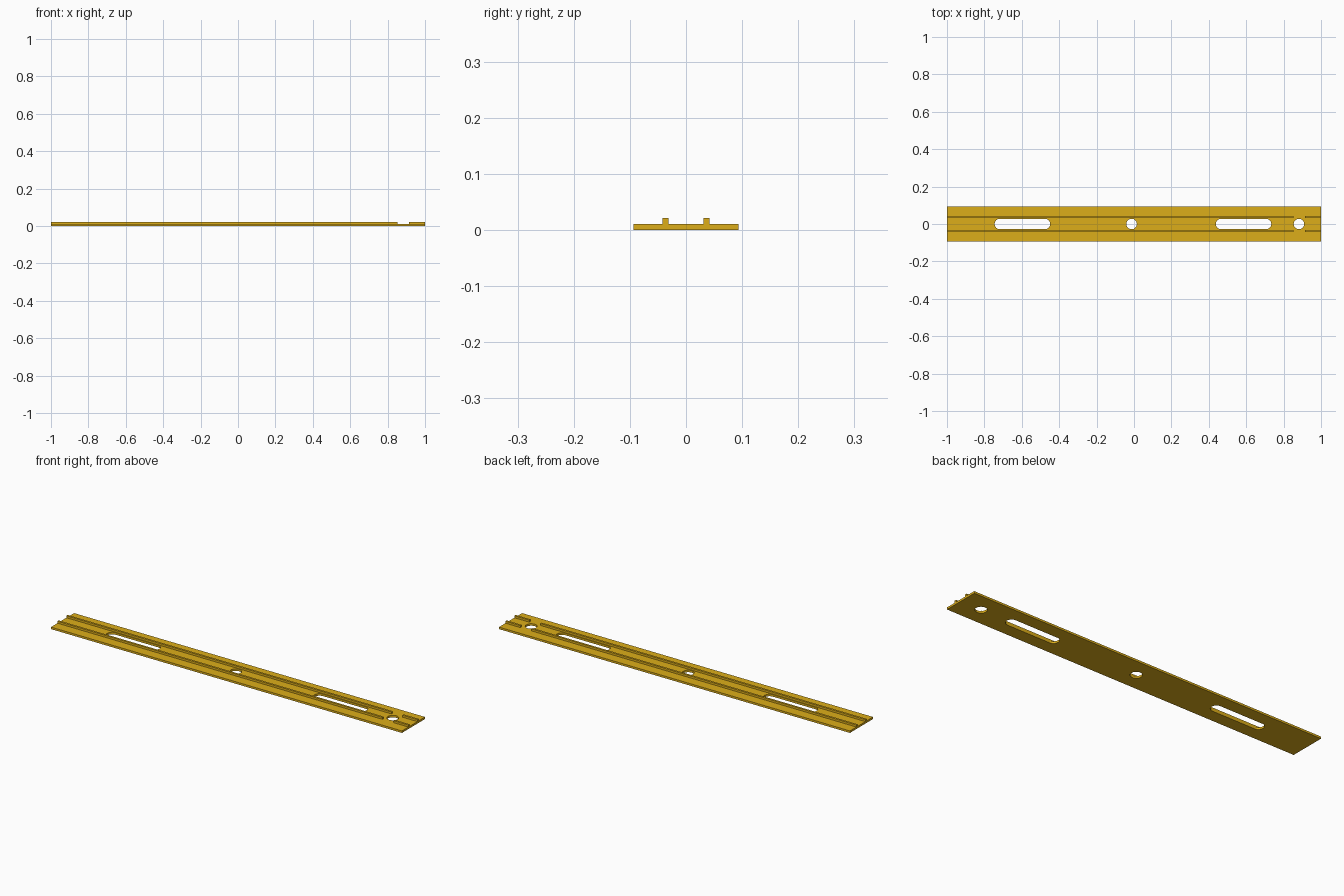
import bpy, bmesh, math

if "Cube" in bpy.data.objects:
    bpy.data.objects.remove(bpy.data.objects["Cube"])

HALF_W, THICK, TOP = 0.094, 0.0105, 0.021
HOLE_R = 0.028

mat = bpy.data.materials.new("amber_plastic")
mat.diffuse_color = (0.72, 0.42, 0.01, 1)
mat.use_nodes = True
mat.node_tree.nodes["Principled BSDF"].inputs["Base Color"].default_value = mat.diffuse_color


def slot_outline(x0, x1, r=HOLE_R, n=24):
    """Rounded slot; x0 == x1 gives a round hole."""
    pts = []
    for cx, start in ((x1, -math.pi / 2), (x0, math.pi / 2)):
        count = n + 1 if x0 != x1 else n
        for i in range(count):
            a = start + math.pi * i / n
            pts.append((cx + r * math.cos(a), r * math.sin(a)))
    return pts


def box(name, x0, x1, y0, y1, z0, z1):
    bpy.ops.mesh.primitive_cube_add(
        size=1, location=((x0 + x1) / 2, (y0 + y1) / 2, (z0 + z1) / 2))
    ob = bpy.context.object
    ob.name = name
    ob.scale = (x1 - x0, y1 - y0, z1 - z0)
    bpy.ops.object.transform_apply(location=False, rotation=False, scale=True)
    ob.data.materials.append(mat)
    return ob


# Flat plate: outline with two finger slots and two round holes
curve = bpy.data.curves.new("ruler_plate", 'CURVE')
curve.dimensions = '2D'
curve.fill_mode = 'BOTH'
curve.extrude = THICK / 2
outlines = [
    [(-1, -HALF_W), (1, -HALF_W), (1, HALF_W), (-1, HALF_W)],
    slot_outline(-0.717, -0.476),
    slot_outline(0.465, 0.706),
    slot_outline(-0.013, -0.013),
    slot_outline(0.882, 0.882),
]
for pts in outlines:
    sp = curve.splines.new('POLY')
    sp.points.add(len(pts) - 1)
    for p, (x, y) in zip(sp.points, pts):
        p.co = (x, y, 0, 1)
    sp.use_cyclic_u = True
plate = bpy.data.objects.new("ruler_plate", curve)
bpy.context.collection.objects.link(plate)
plate.location.z = THICK / 2
bpy.context.view_layer.objects.active = plate
plate.select_set(True)
bpy.ops.object.convert(target='MESH')
plate = bpy.context.object
bm = bmesh.new()
bm.from_mesh(plate.data)
bmesh.ops.remove_doubles(bm, verts=bm.verts, dist=1e-5)
bmesh.ops.recalc_face_normals(bm, faces=bm.faces)
for f in bm.faces:
    f.smooth = False
bm.to_mesh(plate.data)
bm.free()
plate.data.materials.clear()
plate.data.materials.append(mat)

# Raised guide ribs, interrupted beside the end hole
for side, s in (("front", -1), ("back", 1)):
    y0, y1 = sorted((s * 0.0313, s * 0.042))
    box(f"{side}_long_rib", -1, 0.852, y0, y1, THICK, TOP)
    box(f"{side}_short_rib", 0.915, 1, y0, y1, THICK, TOP)
